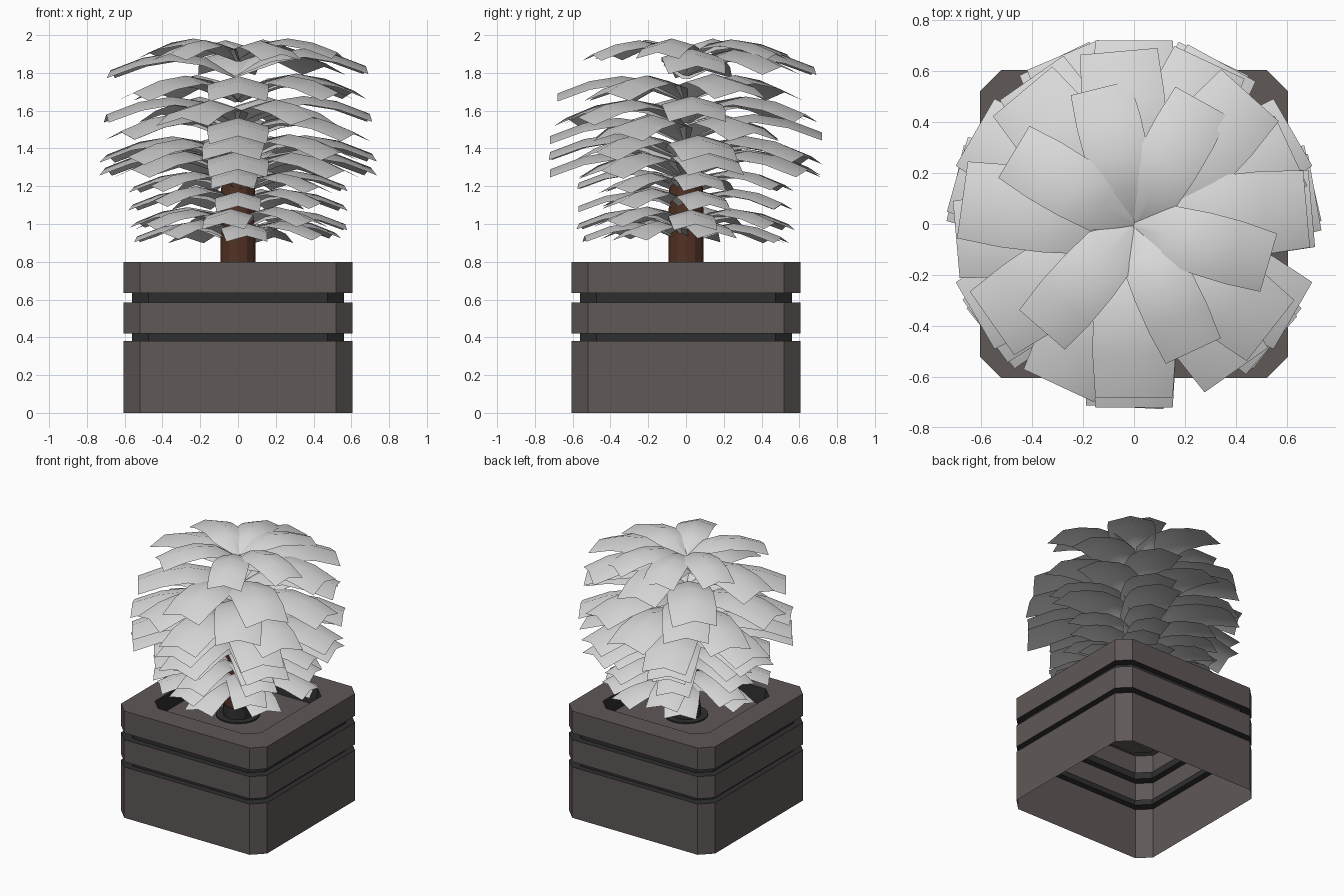
import bpy, math, random
from mathutils import Vector

if "Cube" in bpy.data.objects:
    bpy.data.objects.remove(bpy.data.objects["Cube"])
random.seed(4)

def material(name, rgb):
    m = bpy.data.materials.new(name)
    m.diffuse_color = (*rgb, 1)
    m.use_nodes = True
    m.node_tree.nodes["Principled BSDF"].inputs["Base Color"].default_value = m.diffuse_color
    return m

STONE = material("warm grey planter", (0.115, 0.098, 0.096))
DARK = material("dark groove", (0.028, 0.028, 0.029))
BARK = material("brown bark", (0.085, 0.032, 0.018))
LEAF = material("pale leaf", (0.70, 0.70, 0.70))

def mesh_object(name, verts, faces, mats, index=None, smooth=False):
    me = bpy.data.meshes.new(name)
    me.from_pydata(verts, [], faces)
    for m in mats:
        me.materials.append(m)
    for i, p in enumerate(me.polygons):
        p.use_smooth = smooth
        if index:
            p.material_index = index[i]
    ob = bpy.data.objects.new(name, me)
    bpy.context.collection.objects.link(ob)
    return ob

def octagon(h, c, z):
    a = h - c
    return [(-a, -h, z), (a, -h, z), (h, -a, z), (h, a, z),
            (a, h, z), (-a, h, z), (-h, a, z), (-h, -a, z)]

# Planter: chamfered square shell, open below; (half width, height, colour of band above)
profile = [(.605, 0, 0), (.605, .38, 1), (.56, .38, 1), (.56, .42, 1), (.605, .42, 0),
           (.605, .585, 1), (.56, .585, 1), (.56, .635, 1), (.605, .635, 0),
           (.605, .80, 0), (.44, .80, 1), (.43, .68, 0)]
verts, faces, index = [], [], []
for k, (h, z, m) in enumerate(profile):
    verts += octagon(h, .085, z)
    if k < len(profile) - 1:
        for i in range(8):
            j = (i + 1) % 8
            faces.append((k*8+i, k*8+j, k*8+8+j, k*8+8+i))
            index.append(m)
faces.append(tuple(range(len(verts) - 8, len(verts))))
index.append(0)
mesh_object("planter", verts, faces, [STONE, DARK], index)

# Round parts standing on the planter floor
def cylinder(name, r1, r2, z0, z1, mat, n=12):
    bpy.ops.mesh.primitive_cone_add(vertices=n, radius1=r1, radius2=r2, depth=z1 - z0,
                                    location=(0, 0, (z0 + z1) / 2))
    ob = bpy.context.object
    ob.name = name
    ob.data.materials.append(mat)

cylinder("soil_disc", .15, .15, .675, .69, DARK, 20)
cylinder("trunk_collar", .105, .10, .68, .77, DARK)
cylinder("trunk", .095, .09, .68, 1.23, BARK)

# Leaf: folded arched strip; (distance, height below peak, width) as fractions
arch = [(0, -.20, .10), (.25, -.04, .90), (.50, 0, 1.0), (.75, -.04, 1.02), (1, -.135, .95)]

def add_leaf(verts, faces, angle, peak, length, width):
    base = len(verts)
    out = Vector((math.cos(angle), math.sin(angle), 0))
    side = Vector((-out.y, out.x, 0))
    for d, h, w in arch:
        mid = out * (d * length) + Vector((0, 0, peak + h * length))
        half = w * width / 2
        drop = Vector((0, 0, -half * .28))
        for p in (mid - side * half + drop, mid, mid + side * half + drop):
            verts.append(p)
    for k in range(len(arch) - 1):
        for i in range(2):
            a = base + k * 3 + i
            faces.append((a, a + 3, a + 4, a + 1))

# Tiers: (peak height, length, width, leaf directions or (count, start))
tiers = [(1.99, .55, .25, [61, 104, 149, 229, 295, 344]),
         (1.92, .68, .32, [5, 48, 95, 172]),
         (1.80, .68, .32, [25, 130, 215, 270, 322]),
         (1.67, .70, .32, (6, 5)),
         (1.58, .72, .32, (6, 30)),
         (1.47, .72, .32, (7, 10)),
         (1.39, .72, .32, (7, 270)),
         (1.29, .57, .24, (7, 10)),
         (1.19, .57, .24, (7, 270)),
         (1.09, .57, .24, (7, 5)),
         (1.02, .54, .23, (7, 275))]
for n, (z, length, width, dirs) in enumerate(tiers):
    if isinstance(dirs, tuple):
        dirs = [dirs[1] + 360 * i / dirs[0] for i in range(dirs[0])]
    verts, faces = [], []
    for a in dirs:
        add_leaf(verts, faces, math.radians(a), z + random.uniform(-.02, .01), length, width)
    mesh_object(f"leaf_tier_{n + 1}", verts, faces, [LEAF], smooth=True)
